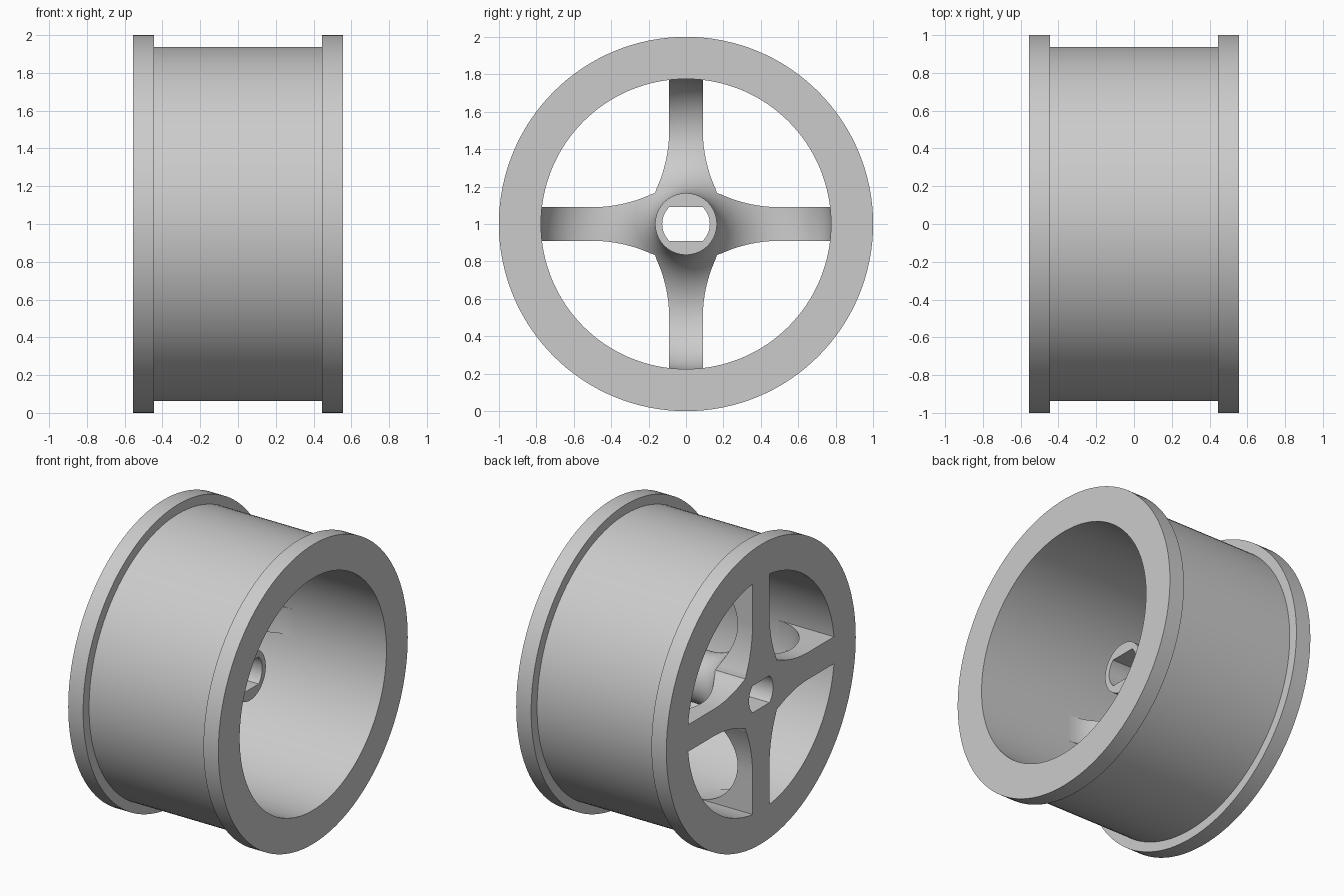
import bpy, bmesh
from math import sin, cos, pi, sqrt, asin
from mathutils import Matrix, Vector

cube = bpy.data.objects.get("Cube")
if cube:
    bpy.data.objects.remove(cube, do_unlink=True)

FACE = 0.555      # half width of the wheel
BORE = 0.775      # inner radius of the rim
HUB = 0.165       # hub radius
SPOKE = 0.09      # half width of a spoke
AXLE_Z = 1.0
SEGMENTS = 128

grey = bpy.data.materials.new("light grey")
grey.use_nodes = True
grey.diffuse_color = (0.6, 0.6, 0.6, 1)
grey.node_tree.nodes["Principled BSDF"].inputs["Base Color"].default_value = (0.6, 0.6, 0.6, 1)


def finish(name, bm):
    bmesh.ops.remove_doubles(bm, verts=bm.verts, dist=1e-5)
    bmesh.ops.recalc_face_normals(bm, faces=bm.faces)
    mesh = bpy.data.meshes.new(name)
    bm.to_mesh(mesh)
    bm.free()
    obj = bpy.data.objects.new(name, mesh)
    obj.location.z = AXLE_Z
    mesh.materials.append(grey)
    bpy.context.collection.objects.link(obj)
    return obj


def revolve(name, profile, closed):
    """Spin (x, radius) points around the axle."""
    bm = bmesh.new()
    verts = [bm.verts.new((x, 0, r)) for x, r in profile]
    edges = [bm.edges.new(pair) for pair in zip(verts, verts[1:])]
    if closed:
        edges.append(bm.edges.new((verts[-1], verts[0])))
    bmesh.ops.spin(bm, geom=verts + edges, cent=(0, 0, 0), axis=(1, 0, 0),
                   angle=2 * pi, steps=SEGMENTS, use_merge=True)
    return finish(name, bm)


def prism(name, outline):
    """Extrude a (y, z) outline along the axle."""
    bm = bmesh.new()
    face = bm.faces.new([bm.verts.new((-0.7, y, z)) for y, z in outline])
    side = bmesh.ops.extrude_face_region(bm, geom=[face])["geom"]
    bmesh.ops.translate(bm, vec=(1, 0, 0),
                        verts=[v for v in side if isinstance(v, bmesh.types.BMVert)])
    obj = finish(name, bm)
    obj.hide_render = True
    return obj


def boolean(obj, cutter, operation):
    mod = obj.modifiers.new(operation, "BOOLEAN")
    mod.operation, mod.object, mod.solver = operation, cutter, "EXACT"
    bpy.context.view_layer.objects.active = obj
    bpy.ops.object.modifier_apply(modifier=mod.name)
    bpy.data.objects.remove(cutter, do_unlink=True)


# Rim: drum with a flange at each end
half = [(FACE, BORE), (FACE, 1), (0.445, 1), (0.445, 0.937)]
rim = revolve("rim", half + [(-x, r) for x, r in reversed(half)], True)

# Hub and web: dish with a half-round hollow between hub and rim
hollow = (BORE - HUB) / 2
middle = (BORE + HUB) / 2
centre_x = hollow - 0.445
arc = [(centre_x - hollow * sin(pi * i / 32), middle + hollow * cos(pi * i / 32))
       for i in range(33)]
outer = BORE + 0.002
web = revolve("spokes_and_hub", [(-FACE, 0), (-FACE, outer), (centre_x, outer)]
              + arc + [(0.09, HUB), (0.09, 0)], False)

# Four spokes that flare towards the hub
flare = 0.75
end = asin(sqrt(2 * flare * (HUB - SPOKE)) / flare)
edge = [(SPOKE + flare * (1 - cos(end * i / 12)), 0.5 - flare * sin(end * i / 12))
        for i in range(12, -1, -1)]
edge[0] = (HUB, HUB)
arm = edge + [(SPOKE, 0.9)]
arm += [(-y, z) for y, z in reversed(arm[1:])]
cross = []
for quarter in range(4):
    turn = Matrix.Rotation(quarter * pi / 2, 2)
    cross += [turn @ Vector(p) for p in arm]
boolean(web, prism("spoke_cutter", cross), "INTERSECT")

# Axle hole with two flats
hole_r, flat = 0.127, 0.09
sweep = asin(flat / hole_r)
side = [(hole_r * cos(a), hole_r * sin(a))
        for a in (sweep * (i / 8 - 1) for i in range(17))]
boolean(web, prism("axle_cutter", side + [(-y, -z) for y, z in side]), "DIFFERENCE")

# Smooth curved faces, keep the edges sharp
bpy.ops.object.select_all(action="DESELECT")
for obj in (rim, web):
    obj.select_set(True)
bpy.context.view_layer.objects.active = rim
bpy.ops.object.shade_smooth_by_angle(angle=pi / 6)
